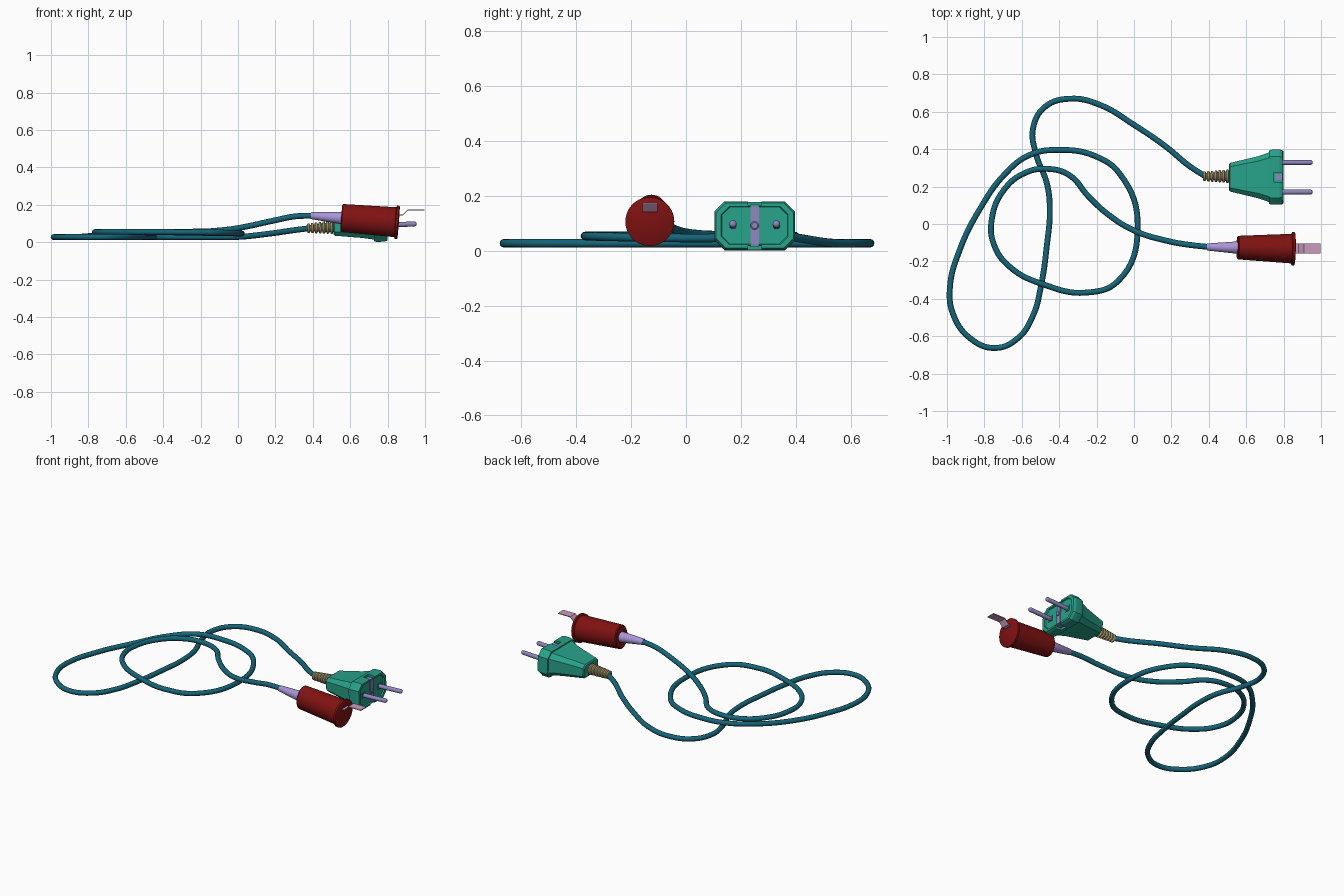
import bpy, bmesh, math
from mathutils import Matrix, Vector, Euler

if "Cube" in bpy.data.objects:
    bpy.data.objects.remove(bpy.data.objects["Cube"])


def material(name, rgb):
    m = bpy.data.materials.new(name)
    m.diffuse_color = (*rgb, 1)
    m.use_nodes = True
    m.node_tree.nodes["Principled BSDF"].inputs["Base Color"].default_value = m.diffuse_color
    return m


TEAL = material("cord_teal", (0.008, 0.13, 0.19))
GREEN = material("plug_green", (0.02, 0.36, 0.25))
RED = material("plug_red", (0.22, 0.006, 0.006))
TAN = material("relief_tan", (0.5, 0.42, 0.2))
LILAC = material("sleeve_lilac", (0.4, 0.3, 0.68))
STEEL = material("pin_violet", (0.27, 0.24, 0.52))
PINK = material("blade_pink", (0.6, 0.33, 0.52))


def finish(name, bm, mat, frame=Matrix(), angle=35):
    bmesh.ops.recalc_face_normals(bm, faces=bm.faces)
    me = bpy.data.meshes.new(name)
    bm.to_mesh(me)
    bm.free()
    ob = bpy.data.objects.new(name, me)
    bpy.context.collection.objects.link(ob)
    ob.matrix_world = frame
    me.materials.append(mat)
    bpy.ops.object.select_all(action='DESELECT')
    ob.select_set(True)
    bpy.context.view_layer.objects.active = ob
    if angle:
        bpy.ops.object.shade_smooth_by_angle(angle=math.radians(angle))
    return ob


def ellipse(x, ry, rz=None, y=0, n=32):
    rz = rz or ry
    return [(x, y + ry * math.cos(2 * math.pi * i / n), rz * math.sin(2 * math.pi * i / n))
            for i in range(n)]


def octagon(x, hy, hz, c):
    quarter = [(hy, hz - c), (hy - c, hz)]
    pts = quarter + [(-y, z) for y, z in quarter[::-1]]
    pts += [(-y, -z) for y, z in pts]
    return [(x, y, z) for y, z in pts]


def loft(name, sections, mat, frame=Matrix(), angle=35):
    bm = bmesh.new()
    rings = [[bm.verts.new(p) for p in s] for s in sections]
    for a, b in zip(rings, rings[1:]):
        n = len(a)
        for i in range(n):
            bm.faces.new((a[i], a[(i + 1) % n], b[(i + 1) % n], b[i]))
    bm.faces.new(rings[0])
    bm.faces.new(rings[-1])
    return finish(name, bm, mat, frame, angle)


def boxes(name, spans, mat, frame=Matrix()):
    bm = bmesh.new()
    for lo, hi in spans:
        lo, hi = Vector(lo), Vector(hi)
        m = Matrix.Translation((lo + hi) / 2) @ Matrix.Diagonal((*(hi - lo), 1))
        bmesh.ops.create_cube(bm, size=1, matrix=m)
    return finish(name, bm, mat, frame, 0)


# Cord: one tube through the loops, each turn resting on the one below
path = [(0.38, 0.256, 0.074), (0.30, 0.307, 0.064), (0.166, 0.417, 0.045), (0, 0.53, 0.028),
        (-0.18, 0.636, 0.027), (-0.34, 0.67, 0.027), (-0.476, 0.626, 0.027),
        (-0.54, 0.51, 0.027), (-0.524, 0.374, 0.027), (-0.465, 0.214, 0.027),
        (-0.45, 0.07, 0.027), (-0.465, -0.107, 0.027), (-0.497, -0.33, 0.027),
        (-0.54, -0.49, 0.027), (-0.62, -0.61, 0.027), (-0.743, -0.663, 0.027),
        (-0.877, -0.61, 0.027), (-0.968, -0.48, 0.027), (-0.984, -0.337, 0.027),
        (-0.93, -0.134, 0.027), (-0.824, 0.08, 0.03), (-0.69, 0.267, 0.045),
        (-0.556, 0.37, 0.054), (-0.396, 0.396, 0.053), (-0.21, 0.364, 0.05),
        (-0.075, 0.267, 0.048), (0.02, -0.016, 0.046), (-0.085, -0.305, 0.051),
        (-0.26, -0.367, 0.053), (-0.476, -0.326, 0.054), (-0.663, -0.23, 0.054),
        (-0.75, -0.107, 0.054), (-0.76, 0.027, 0.054), (-0.70, 0.176, 0.054),
        (-0.583, 0.273, 0.054), (-0.45, 0.294, 0.054), (-0.34, 0.257, 0.054),
        (-0.246, 0.15, 0.056), (-0.128, 0.043, 0.06), (0.005, -0.037, 0.076),
        (0.19, -0.093, 0.115), (0.30, -0.112, 0.137), (0.40, -0.123, 0.142)]
cu = bpy.data.curves.new("cord", 'CURVE')
cu.dimensions = '3D'
cu.bevel_depth = 0.0155
cu.bevel_resolution = 4
cu.resolution_u = 8
cu.use_fill_caps = True
sp = cu.splines.new('BEZIER')
sp.bezier_points.add(len(path) - 1)
for bp, co in zip(sp.bezier_points, path):
    bp.co = co
    bp.handle_left_type = bp.handle_right_type = 'AUTO'
cu.materials.append(TEAL)
cord = bpy.data.objects.new("cord", cu)
bpy.context.collection.objects.link(cord)
bpy.context.view_layer.update()
bpy.context.view_layer.objects.active = cord
cord.select_set(True)
bpy.ops.object.convert(target='MESH')
bpy.ops.object.shade_smooth_by_angle(angle=math.radians(50))

# Two-pin plug, local x runs along the plug from the cord side of its body
frame = Matrix.Translation((0.51, 0.25, 0.08)) @ Euler((0, -0.04, 0)).to_matrix().to_4x4()
body = loft("two_pin_plug_body", [
    octagon(0, 0.070, 0.040, 0.018), octagon(0.006, 0.077, 0.046, 0.02),
    octagon(0.155, 0.112, 0.064, 0.026), octagon(0.215, 0.133, 0.075, 0.03),
    octagon(0.215, 0.143, 0.083, 0.034), octagon(0.228, 0.147, 0.088, 0.037),
    octagon(0.272, 0.147, 0.088, 0.037), octagon(0.287, 0.141, 0.082, 0.035),
    octagon(0.287, 0.122, 0.070, 0.030), octagon(0.279, 0.119, 0.067, 0.029)], GREEN, frame, 20)

# Earth slots at the top and bottom of the rim
cutter = boxes("slot_cutter", [((0.24, -0.025, s * 0.085 - 0.012), (0.31, 0.025, s * 0.085 + 0.012))
                               for s in (1, -1)], GREEN, frame)
cutter.hide_render = True
cutter.hide_set(True)
mod = body.modifiers.new("slots", 'BOOLEAN')
mod.operation = 'DIFFERENCE'
mod.solver = 'EXACT'
mod.object = cutter
bpy.context.view_layer.objects.active = body
bpy.ops.object.modifier_apply(modifier=mod.name)
bpy.data.objects.remove(cutter)

# Earth strip with folded ends, and its screw
boxes("earth_strip", [((0.276, -0.016, -0.076), (0.284, 0.016, 0.076))] +
      [((0.246, -0.016, s * 0.0745 - 0.003), (0.284, 0.016, s * 0.0745 + 0.003))
       for s in (1, -1)], STEEL, frame)
loft("earth_screw", [ellipse(0.280, 0.015, n=20), ellipse(0.287, 0.015, n=20),
                     ellipse(0.290, 0.011, n=20)], STEEL, frame)

# Round pins with square seats
for side, s in (("left", -1), ("right", 1)):
    y = s * 0.079
    boxes(side + "_pin_seat", [((0.27, y - 0.018, -0.018), (0.283, y + 0.018, 0.018))], GREEN, frame)
    loft(side + "_pin", [ellipse(x, r, y=y, n=20) for x, r in
                         ((0.26, 0.0135), (0.434, 0.0135), (0.441, 0.011), (0.445, 0.006))],
         STEEL, frame, 50)

# Ribbed strain relief
ribs = []
for i in range(7):
    x, r = -0.14 + i * 0.0205, 0.022 + i * 0.0016
    ribs += [ellipse(x + dx, r + dr, n=24) for dx, dr in
             ((0, 0), (0.003, 0.004), (0.011, 0.004), (0.014, 0), (0.015, -0.005), (0.0195, -0.005))]
relief = loft("strain_relief", ribs, TAN, frame @ Matrix.Translation((0, 0.005, 0)))

# Round plug: tapered sleeve, body and rim, local x runs from the sleeve tip
frame = Matrix.Translation((0.39, -0.123, 0.142)) @ Euler((0, 0.078, -0.019)).to_matrix().to_4x4()
loft("tapered_sleeve", [ellipse(0, 0.017), ellipse(0.004, 0.019), ellipse(0.175, 0.034)], LILAC, frame)
loft("round_plug_body", [
    ellipse(0.163, 0.058, 0.070, n=40), ellipse(0.168, 0.063, 0.075, n=40),
    ellipse(0.452, 0.079, 0.080, n=40), ellipse(0.456, 0.089, n=40),
    ellipse(0.468, 0.089, n=40), ellipse(0.470, 0.086, n=40)], RED, frame)

# Bent flat blade, a thin stepped strip
centre = [(0.84, 0.144), (0.880, 0.144), (0.908, 0.173), (0.997, 0.173)]
t = 0.0025
outline = [(x, z + t) for x, z in centre] + [(x, z - t) for x, z in centre[::-1]]
loft("bent_blade", [[(x, y, z) for x, z in outline] for y in (-0.159, -0.104)], PINK, angle=0)
